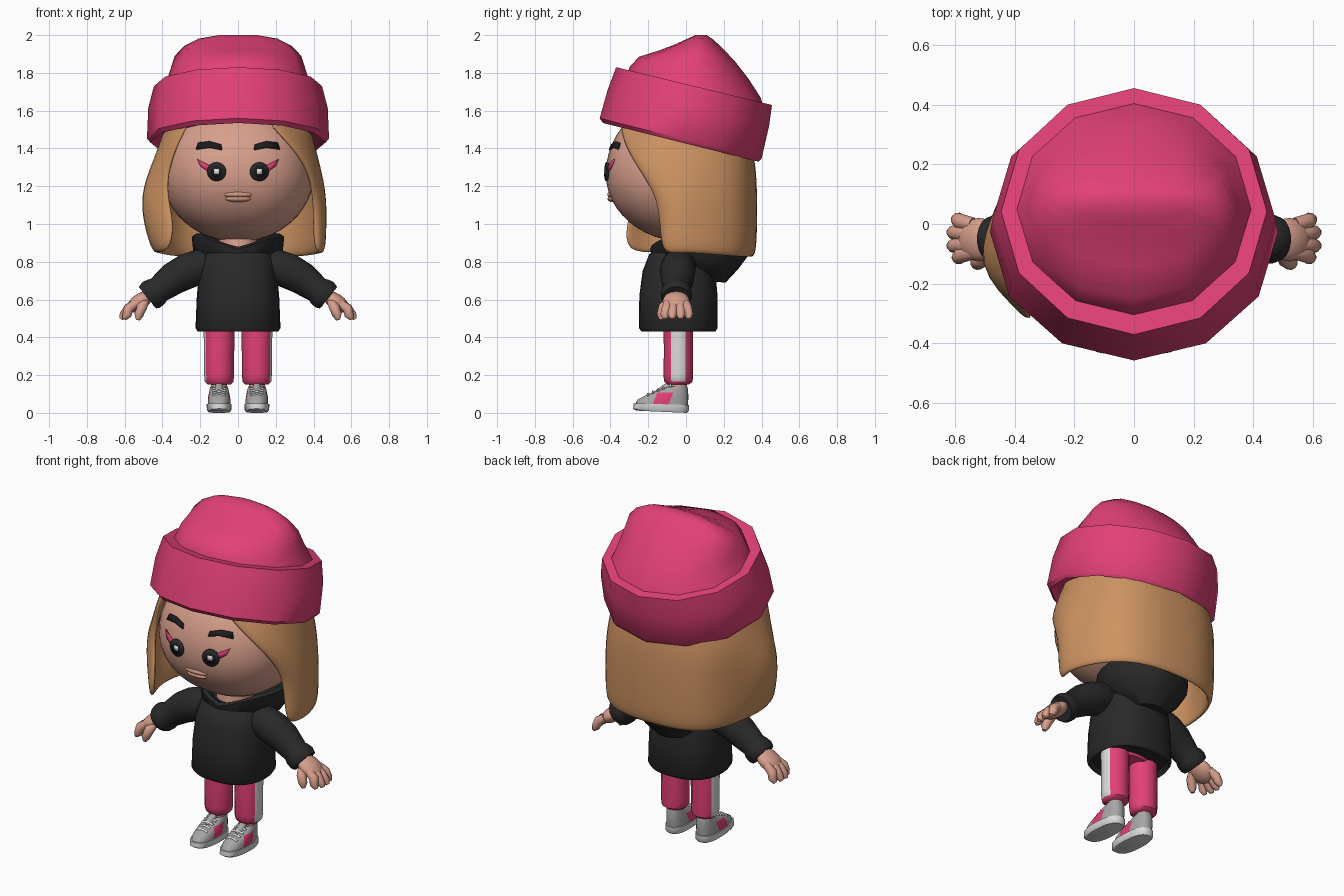
import bpy, bmesh, math
from mathutils import Vector, Matrix

if "Cube" in bpy.data.objects:
    bpy.data.objects.remove(bpy.data.objects["Cube"])


def material(name, rgb):
    m = bpy.data.materials.new(name)
    m.diffuse_color = (*rgb, 1)
    m.use_nodes = True
    m.node_tree.nodes["Principled BSDF"].inputs["Base Color"].default_value = m.diffuse_color
    return m


PINK = material("pink", (0.76, 0.052, 0.185))
HAIR = material("hair_tan", (0.61, 0.29, 0.12))
SKIN = material("skin", (0.68, 0.345, 0.26))
LIPS = material("lip_tan", (0.62, 0.31, 0.22))
DARK = material("charcoal", (0.022, 0.022, 0.023))
BLACK = material("black", (0.012, 0.012, 0.013))
WHITE = material("white", (0.72, 0.72, 0.72))
GREY = material("grey", (0.38, 0.38, 0.39))


def finish(bm, name, mats, angle=45, recalc=True):
    if recalc:
        bmesh.ops.recalc_face_normals(bm, faces=bm.faces)
    me = bpy.data.meshes.new(name)
    bm.to_mesh(me)
    bm.free()
    for m in mats:
        me.materials.append(m)
    ob = bpy.data.objects.new(name, me)
    bpy.context.collection.objects.link(ob)
    bpy.ops.object.select_all(action='DESELECT')
    ob.select_set(True)
    bpy.context.view_layer.objects.active = ob
    bpy.ops.object.shade_smooth_by_angle(angle=math.radians(angle))
    return ob


def skin_rings(bm, rings):
    rows = [[bm.verts.new(p) for p in r] for r in rings]
    n = len(rows[0])
    for a, b in zip(rows, rows[1:]):
        for i in range(n):
            j = (i + 1) % n
            bm.faces.new((a[i], a[j], b[j], b[i]))
    bm.faces.new(rows[0])
    bm.faces.new(rows[-1])


def loft(name, rings, mats, n=24, cx=0, e=2.0, rule=None, angle=45, cuts=()):
    """Stacked rings: (front y, front z, back y, back z, half width)."""
    bm = bmesh.new()
    pts = []
    for fy, fz, by, bz, w in rings:
        ring = []
        for i in range(n):
            a = math.tau * i / n
            s, c = (math.copysign(abs(v) ** (2 / e), v) if abs(v) > 1e-6 else 0
                    for v in (math.sin(a), math.cos(a)))
            t = (1 - c) / 2
            ring.append((cx + w * s, fy + (by - fy) * t, fz + (bz - fz) * t))
        pts.append(ring)
    skin_rings(bm, pts)
    for co, no in cuts:  # clean edges for painted panels
        bmesh.ops.bisect_plane(bm, geom=bm.verts[:] + bm.edges[:] + bm.faces[:], plane_co=co, plane_no=no)
    bmesh.ops.recalc_face_normals(bm, faces=bm.faces)
    if rule:
        for f in bm.faces:
            f.material_index = rule(f.calc_center_median(), f.normal)
    return finish(bm, name, mats, angle)


def tube(name, path, radii, mat, n=14):
    path = [Vector(p) for p in path]
    bm = bmesh.new()
    rings = []
    for k, (p, r) in enumerate(zip(path, radii)):
        d = path[min(k + 1, len(path) - 1)] - path[max(k - 1, 0)]
        q = d.to_track_quat('Z', 'Y')
        rings.append([p + q @ Vector((r * math.cos(math.tau * i / n), r * math.sin(math.tau * i / n), 0))
                      for i in range(n)])
    skin_rings(bm, rings)
    return finish(bm, name, [mat], 50)


def ball(name, loc, size, mat, tilt=0.0, seg=24, back=1.0, top=1.0, power=2.0):
    bm = bmesh.new()
    bmesh.ops.create_uvsphere(bm, u_segments=seg, v_segments=seg // 2, radius=1)
    for v in bm.verts:
        x, y, z = v.co
        k = math.hypot(x, y) / max(1e-9, (abs(x) ** power + abs(y) ** power) ** (1 / power))
        v.co = (x * k * size[0], y * k * size[1] * (back if y > 0 else 1), z * size[2] * (top if z > 0 else 1))
    bm.transform(Matrix.Translation(loc) @ Matrix.Rotation(tilt, 4, 'Y'))
    return finish(bm, name, [mat], 60)


# Head and neck
HC, HS, TOP, POW = Vector((0, 0, 1.265)), (0.402, 0.425, 0.36), 1.14, 2.4
ball("head", HC, HS, SKIN, seg=48, back=0.76, top=TOP, power=POW)
loft("neck", [(-0.14, 0.82, 0.07, 0.82, 0.1), (-0.12, 0.97, 0.07, 0.97, 0.1)], [SKIN])


def face_plate(name, outline, mat, lift):
    """Thin plate wrapped on the front of the head, from an (x, z) outline."""
    def on_head(x, z):
        rz = HS[2] * (TOP if z > HC.z else 1)
        r = math.sqrt(1 - ((z - HC.z) / rz) ** 2)
        return (x, -HS[1] * (r ** POW - abs(x / HS[0]) ** POW) ** (1 / POW) - lift, z)
    bm = bmesh.new()
    k = len(outline)
    mid = bm.verts.new(on_head(sum(p[0] for p in outline) / k, sum(p[1] for p in outline) / k))
    vs = [bm.verts.new(on_head(*p)) for p in outline]
    for i in range(k):
        bm.faces.new((mid, vs[i], vs[(i + 1) % k]))
    ob = finish(bm, name, [mat])
    mod = ob.modifiers.new("thickness", 'SOLIDIFY')
    mod.thickness, mod.offset = 0.008, 0


def disc(x, z, r, n, turn=0.0):
    return [(x + r * math.cos(math.tau * i / n + turn), z + r * math.sin(math.tau * i / n + turn)) for i in range(n)]


# Eyes, brows and painted eye wings
for s, side in ((1, "right"), (-1, "left")):
    face_plate(side + "_eye_wing", [(s * x, z) for x, z in
               ((0.14, 1.305), (0.18, 1.325), (0.215, 1.343), (0.198, 1.305), (0.15, 1.272))], PINK, 0.005)
    face_plate(side + "_eye", disc(s * 0.113, 1.277, 0.05, 20), DARK, 0.007)
    face_plate(side + "_pupil", disc(s * 0.113, 1.277, 0.032, 16), BLACK, 0.009)
    face_plate(side + "_eye_glint", disc(s * 0.113, 1.277, 0.019, 4, math.pi / 4), WHITE, 0.011)
    face_plate(side + "_brow", [(s * x, z) for x, z in
               ((0.085, 1.392), (0.088, 1.42), (0.15, 1.437), (0.21, 1.43), (0.222, 1.395), (0.15, 1.405))],
               BLACK, 0.006)
# Lips
ball("upper_lip", (0, -0.39, 1.156), (0.082, 0.027, 0.018), LIPS)
ball("lower_lip", (0, -0.388, 1.134), (0.068, 0.027, 0.018), LIPS)

# Hair: rows of (z, right edge x, y, right side x, back y, left side x, left edge x, y)
hair_rows = [(1.60, .10, -.38, .37, .31, .37, .24, -.34), (1.45, .27, -.36, .405, .345, .41, .33, -.32),
             (1.30, .39, -.27, .445, .375, .48, .385, -.28), (1.15, .42, -.17, .48, .38, .56, .385, -.29),
             (1.00, .42, -.15, .48, .38, .54, .345, -.34), (.84, .43, -.14, .47, .375, .46, .38, -.34)]
bm = bmesh.new()
grid = []
for z, rex, rey, rx, by, lx, lex, ley in hair_rows:
    def half(ex, ey, sx):
        bx = min(sx, 0.465)
        return [(ex, ey), (sx, ey * 0.45), (bx * 0.985, 0.07), (bx * 0.79, by * 0.74), (bx * 0.42, by * 0.97)]
    row = half(rex, rey, rx) + [(0, by)] + [(-x, y) for x, y in reversed(half(lex, ley, lx))]
    grid.append([bm.verts.new((x, y, z - (0.02 if z < 0.9 and y > 0.2 else 0))) for x, y in row])
for a, b in zip(grid, grid[1:]):
    for i in range(len(a) - 1):
        bm.faces.new((a[i], b[i], b[i + 1], a[i + 1]))
hair = finish(bm, "hair", [HAIR], 60, recalc=False)
hair.modifiers.new("thickness", 'SOLIDIFY').thickness = 0.045
sub = hair.modifiers.new("smooth", 'SUBSURF')
sub.levels = sub.render_levels = 2

# Beanie: folded brim and slouched crown
loft("hat_brim", [(-0.41, 1.56, 0.35, 1.36, 0.43), (-0.44, 1.535, 0.385, 1.33, 0.465),
                  (-0.457, 1.56, 0.40, 1.345, 0.482), (-0.415, 1.71, 0.44, 1.52, 0.475),
                  (-0.37, 1.83, 0.455, 1.63, 0.445), (-0.31, 1.815, 0.41, 1.64, 0.405)], [PINK], n=12)
loft("hat_crown", [(-0.31, 1.79, 0.41, 1.62, 0.405), (-0.30, 1.83, 0.395, 1.67, 0.38),
                   (-0.25, 1.885, 0.33, 1.77, 0.355), (-0.14, 1.92, 0.26, 1.86, 0.335),
                   (-0.06, 1.95, 0.19, 1.935, 0.285), (0.01, 1.982, 0.14, 1.98, 0.21),
                   (0.05, 2.0, 0.11, 2.0, 0.10)], [PINK], n=12, angle=60)

# Hoodie body and hood
loft("hoodie_body", [(-0.22, 0.46, 0.14, 0.46, 0.195), (-0.235, 0.43, 0.155, 0.43, 0.213),
                     (-0.25, 0.45, 0.168, 0.45, 0.225), (-0.247, 0.62, 0.167, 0.62, 0.218),
                     (-0.23, 0.75, 0.155, 0.75, 0.205), (-0.195, 0.84, 0.12, 0.84, 0.18),
                     (-0.14, 0.87, 0.08, 0.88, 0.12)], [DARK], n=28, e=2.4)
hood = loft("hood", [(0.05, 0.70, 0.21, 0.69, 0.10), (-0.08, 0.79, 0.275, 0.76, 0.19),
                     (-0.18, 0.83, 0.335, 0.84, 0.235), (-0.19, 0.865, 0.33, 0.87, 0.245),
                     (-0.17, 0.875, 0.29, 0.89, 0.225), (-0.11, 0.84, 0.10, 0.85, 0.10)], [DARK])
for v in hood.data.vertices:  # collar dips to a V at the front
    if v.co.z > 0.862:
        v.co.z += 0.065 * min(1, max(abs(v.co.x) / 0.19, (v.co.y + 0.19) / 0.3))
# Trouser top
loft("trouser_top", [(-0.115, 0.445, 0.035, 0.445, 0.12), (-0.15, 0.5, 0.06, 0.5, 0.18)], [PINK])

for s, side in ((1, "right"), (-1, "left")):
    cx = s * 0.1

    # Sleeve with cuff
    tube(side + "_sleeve", [(s * x, y, z) for x, y, z in
         ((.11, -.04, .795), (.2, -.04, .775), (.27, -.045, .75), (.34, -.045, .712), (.42, -.05, .652),
          (.435, -.05, .64), (.46, -.05, .625), (.48, -.05, .61), (.475, -.05, .613))],
         (.06, .092, .095, .088, .072, .08, .083, .074, .05), DARK, 18)

    # Hand with fingers and thumb
    ball(side + "_palm", (s * 0.52, -0.052, 0.588), (0.08, 0.072, 0.042), SKIN, s * 0.6)
    for k, (y0, y1, x1) in enumerate(((-.002, .015, .605), (-.033, -.028, .62),
                                      (-.066, -.073, .62), (-.095, -.112, .602))):
        tube(f"{side}_finger_{k + 1}", [(s * .54, y0, .58), (s * .58, (y0 + y1) / 2, .553),
             (s * (x1 - .014), y1, .518), (s * x1, y1, .497)], (.024, .027, .024, .011), SKIN, 10)
    tube(side + "_thumb", [(s * .495, -.09, .59), (s * .51, -.12, .558), (s * .525, -.13, .518),
         (s * .53, -.132, .492)], (.025, .028, .025, .011), SKIN, 10)

    # Trouser leg with white outer stripe
    loft(side + "_trouser_leg", [(-.10, .15, .015, .15, .06), (-.115, .165, .035, .165, .076),
         (-.12, .2, .037, .2, .079), (-.117, .32, .037, .32, .08), (-.12, .5, .037, .5, .083)],
         [PINK, WHITE], 12, cx, rule=lambda c, nrm: int(nrm.x * s > 0.85 and c.z > 0.165))
    # Ankle
    loft(side + "_ankle", [(-.08, .09, .005, .09, .042), (-.08, .18, .005, .18, .042)], [SKIN], 16, cx)

    # Shoe: sole, upper with pink side panel, tongue and laces
    loft(side + "_sole", [(-.265, .012, .005, 0, .058), (-.28, .022, .015, .01, .065),
         (-.278, .05, .015, .042, .066)], [WHITE], 24, cx, 2.5)

    def shoe_colour(c, nrm):
        return int(abs(nrm.x) > 0.5 and -0.165 < c.y - (c.z - 0.075) * 0.4 < -0.08 and c.z < 0.108)
    loft(side + "_shoe_upper", [(-.27, .045, .01, .04, .06), (-.255, .072, .012, .07, .06),
         (-.2, .1, .012, .1, .055), (-.14, .122, .01, .125, .05), (-.1, .137, .006, .142, .046),
         (-.085, .125, -.005, .125, .036)], [GREY, PINK], 32, cx, 2.4, shoe_colour,
         cuts=(((0, -.165, .075), (0, 1, -.4)), ((0, -.08, .075), (0, 1, -.4)), ((0, 0, .108), (0, 0, 1))))
    tube(side + "_shoe_tongue", [(cx, -.15, .1), (cx, -.11, .125), (cx, -.085, .148)], (.022, .026, .018), GREY)
    for k in range(4):
        y, z = -0.2 + k * 0.027, 0.096 + k * 0.012
        tube(f"{side}_lace_{k + 1}", [(cx - .036, y, z - .006), (cx, y, z + .004), (cx + .036, y, z - .006)],
             (.007, .007, .007), WHITE, 8)
